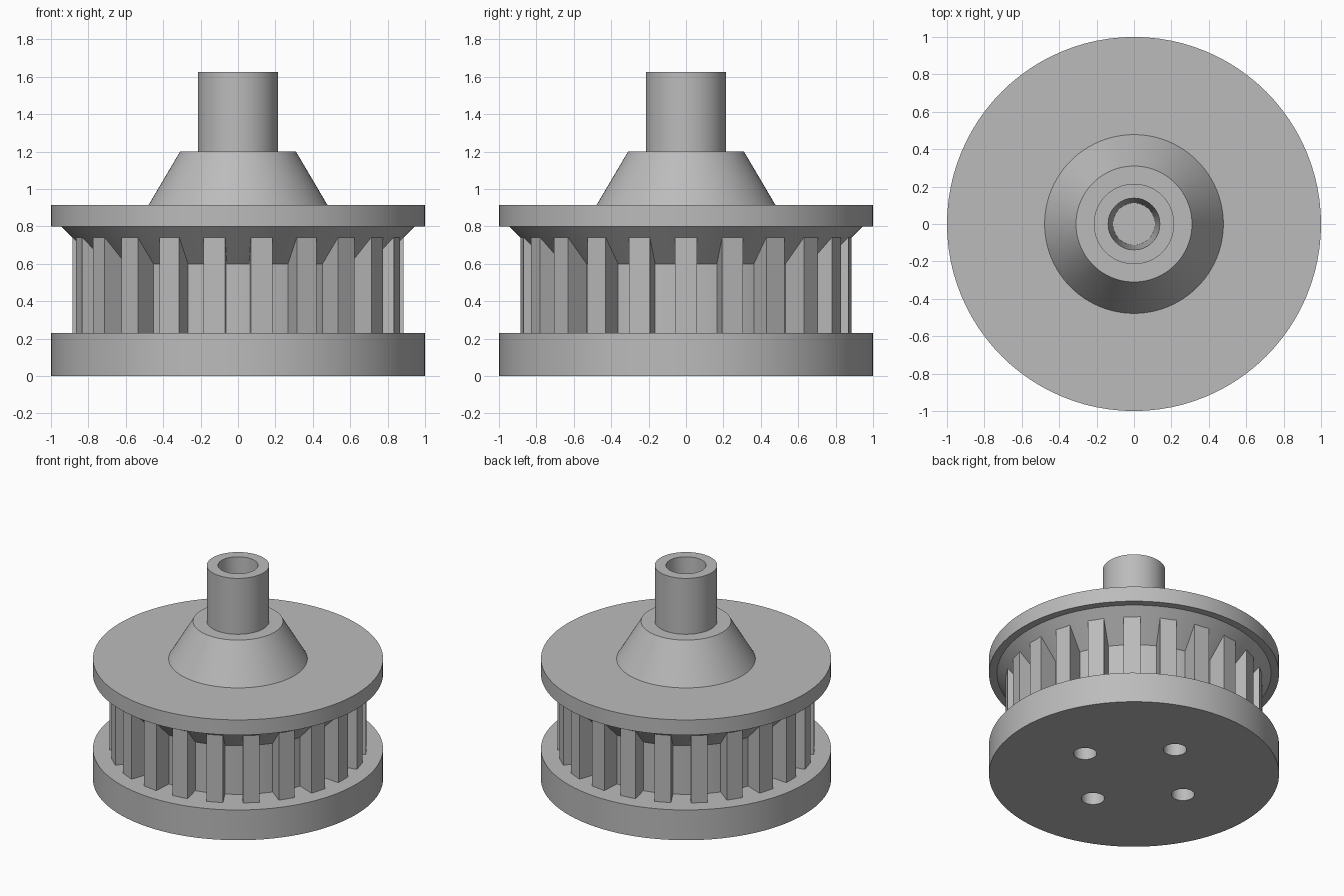
import bpy, bmesh
from math import pi, sin, cos, radians

SEG = 96
TEETH = 22

cube = bpy.data.objects.get("Cube")
if cube:
    bpy.data.objects.remove(cube, do_unlink=True)

grey = bpy.data.materials.new("plain grey")
grey.use_nodes = True
grey.diffuse_color = (0.5, 0.5, 0.5, 1)
grey.node_tree.nodes["Principled BSDF"].inputs["Base Color"].default_value = grey.diffuse_color


def finish(bm, name):
    bmesh.ops.recalc_face_normals(bm, faces=bm.faces)
    mesh = bpy.data.meshes.new(name)
    bm.to_mesh(mesh)
    bm.free()
    mesh.materials.append(grey)
    ob = bpy.data.objects.new(name, mesh)
    bpy.context.collection.objects.link(ob)
    return ob


def activate(ob):
    bpy.ops.object.select_all(action='DESELECT')
    ob.select_set(True)
    bpy.context.view_layer.objects.active = ob


def smooth(ob):
    activate(ob)
    bpy.ops.object.shade_smooth_by_angle(angle=radians(25))


def lathe(name, profile):
    """Revolve (radius, height) points that start and end on the axis."""
    bm = bmesh.new()
    verts = [bm.verts.new((r, 0, z)) for r, z in profile]
    edges = [bm.edges.new(pair) for pair in zip(verts, verts[1:])]
    bmesh.ops.spin(bm, geom=verts + edges, cent=(0, 0, 0), axis=(0, 0, 1),
                   angle=2 * pi, steps=SEG)
    bmesh.ops.remove_doubles(bm, verts=bm.verts, dist=0.0005)
    return finish(bm, name)


# Base plate with four blind holes underneath
base = lathe("base_plate", [(0, 0), (1, 0), (1, 0.23), (0, 0.23)])
bm = bmesh.new()
for i in range(4):
    a = i * pi / 2
    ring = bmesh.ops.create_cone(bm, cap_ends=True, segments=32, radius1=0.08,
                                 radius2=0.08, depth=0.4)
    bmesh.ops.translate(bm, verts=ring["verts"], vec=(0.44 * cos(a), 0.44 * sin(a), 0))
cutter = finish(bm, "hole_cutter")
cutter.hide_render = True
cut = base.modifiers.new("holes", 'BOOLEAN')
cut.object = cutter
cut.solver = 'EXACT'
activate(base)
bpy.ops.object.modifier_apply(modifier=cut.name)
bpy.data.objects.remove(cutter, do_unlink=True)
smooth(base)

# Drum at the groove floor, flaring out under the flange
smooth(lathe("belt_drum", [(0, 0.2), (0.745, 0.2), (0.745, 0.6), (0.945, 0.8), (0, 0.8)]))

# Belt teeth around the drum
bm = bmesh.new()
for i in range(TEETH):
    a = 2 * pi * i / TEETH
    half_in, half_out = radians(3.5), radians(3.75)
    corners = [(0.72, -half_in), (0.887, -half_out), (0.887, half_out), (0.72, half_in)]
    face = bm.faces.new([bm.verts.new((r * cos(a + d), r * sin(a + d), 0.22))
                         for r, d in corners])
    top = bmesh.ops.extrude_face_region(bm, geom=[face])
    bmesh.ops.translate(bm, vec=(0, 0, 0.522),
                        verts=[v for v in top["geom"] if isinstance(v, bmesh.types.BMVert)])
finish(bm, "belt_teeth")

# Upper flange, conical hub and tube with a tapered blind bore
smooth(lathe("flange_and_hub", [
    (0, 0.8), (1, 0.8), (1, 0.915), (0.478, 0.915), (0.31, 1.2), (0.215, 1.2),
    (0.215, 1.625), (0.138, 1.625), (0.112, 0.92), (0, 0.92)]))
